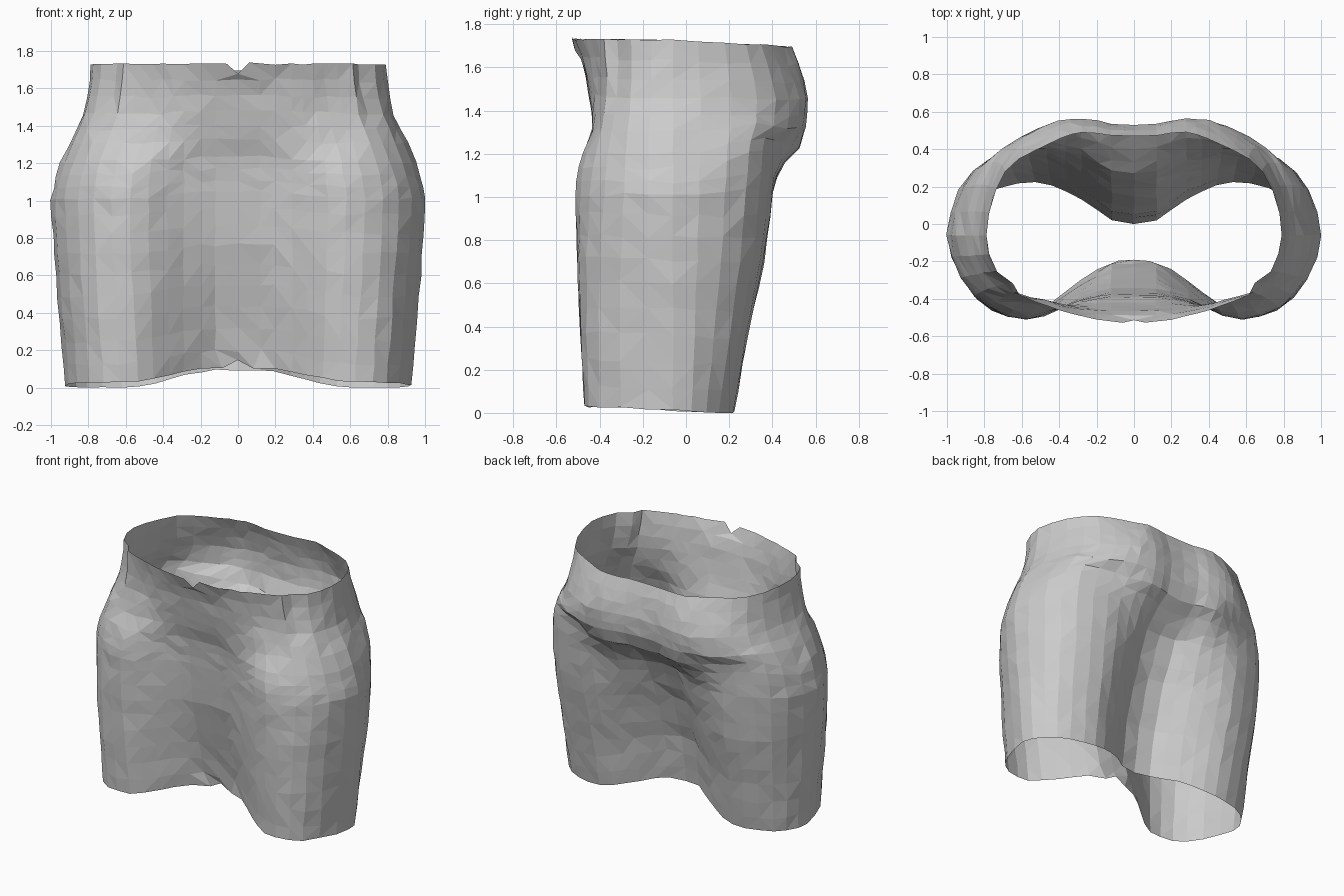
import bpy, bmesh, random
from mathutils import Vector

if "Cube" in bpy.data.objects:
    bpy.data.objects.remove(bpy.data.objects["Cube"])

random.seed(4)

# Cross-section levels of the right half:
# z, half width, then y of: front centre, front inner, front leg, front side,
# back side, back leg, back inner, back centre
LEVELS = [
    (0.00, .925, -.19, -.305, -.465, -.40, .15, .225, .13, .00),
    (0.35, .955, -.26, -.35, -.49, -.405, .20, .285, .185, .05),
    (0.70, .985, -.34, -.39, -.505, -.40, .25, .36, .28, .15),
    (1.00, 1.0, -.37, -.41, -.51, -.38, .28, .40, .37, .27),
    (1.10, .98, -.38, -.41, -.505, -.375, .29, .415, .43, .37),
    (1.20, .95, -.39, -.42, -.475, -.36, .30, .445, .525, .48),
    (1.30, .905, -.42, -.43, -.43, -.345, .325, .51, .555, .525),
    (1.45, .835, -.45, -.445, -.405, -.325, .33, .53, .565, .53),
    (1.60, .80, -.47, -.46, -.41, -.325, .31, .49, .54, .51),
    (1.73, .79, -.53, -.49, -.44, -.33, .28, .43, .49, .47),
]
TOP = 1.73


def spline(a, b, c, d, t):
    return 0.5 * (2*b + (c-a)*t + (2*a-5*b+4*c-d)*t*t + (3*b-a-3*c+d)*t**3)


def level_at(z):
    for lo, hi in zip(LEVELS, LEVELS[1:]):
        if z <= hi[0] + 1e-6:
            t = (z - lo[0]) / (hi[0] - lo[0])
            return [p + (q - p) * t for p, q in zip(lo, hi)]
    return list(LEVELS[-1])


def half_profile(z):
    _, w, fc, fi, fl, fs, bs, bl, bi, bc = level_at(z)
    pts = [(0, fc), (.12, fc + .06*(fi-fc)), (.29, fi), (.58*w, fl),
           (.86*w, fs), (w, -.06), (.87*w, bs), (.57*w, bl), (.28, bi),
           (.12, bc + .15*(bi-bc)), (0, bc)]
    pts = [Vector(p) for p in pts]
    ext = [Vector((-pts[1].x, pts[1].y))] + pts + [Vector((-pts[-2].x, pts[-2].y))]
    out = []
    for i in range(len(pts) - 1):
        n = 1 if i in (0, 9) else 2 if i in (1, 8) else 3
        for k in range(n):
            out.append(spline(*ext[i:i+4], k / n))
    return out + [pts[-1]]


def clamp(t):
    return max(0, min(1, t))


def hem_lift(x, y):
    # hem rises between the legs and slightly toward the front
    t = clamp((.62 - abs(x)) / .5)
    return .085 * t * t * (3 - 2*t) + clamp((.2 - y) / .66) * .03


# garment body: lofted open tube of irregular triangles
bm = bmesh.new()
heights = [0, .10, .22, .35, .47, .59, .70, .81, .91, 1.0, 1.06, 1.13,
           1.20, 1.30, 1.38, 1.46, 1.55, 1.64, TOP]
rings = []
for r, z in enumerate(heights):
    half = half_profile(z)
    loop = half + [Vector((-p.x, p.y)) for p in half[-2:0:-1]]
    edge = r in (0, len(heights) - 1)
    ring = []
    for p in loop:
        zz = z + hem_lift(p.x, p.y) * (1 - z / TOP)
        # back crease climbs toward the hips, waist tilts down at the back
        if .9 < z < 1.4:
            side = min(1, abs(p.x) / .75) ** 2 * clamp((p.y - .05) / .3)
            zz += .10 * side * (1 - abs(z - 1.15) / .25)
        zz -= max(0, z - 1.3) / (TOP - 1.3) * .035 * max(0, p.y + .1) / .6
        j = .002 if edge else .005
        jx, jy, jz = (random.uniform(-j, j) for _ in range(3))
        ring.append(bm.verts.new((p.x + jx, p.y + jy*.6, max(0, zz + jz*2))))
    rings.append(ring)

# side pleats tucked below the waist at the front
n = len(rings[0])
for r, z in enumerate(heights):
    f = clamp((z - 1.33) / .25)
    for i in (9, n - 9):
        rings[r][i].co.x *= 1 - .05 * f
        rings[r][i].co.y += .012 * f

# small notches at the front centre of the waist and hem
rings[-1][0].co.z -= .05
rings[-1][0].co.y += .015
rings[0][0].co.z += .045
for i in (1, n - 1):
    rings[-1][i].co.x *= .5
    rings[-1][i].co.z += .005
    rings[0][i].co.x *= .7

for a, b in zip(rings, rings[1:]):
    for i in range(n):
        k = (i + 1) % n
        if random.random() < .5:
            bm.faces.new((a[i], a[k], b[k]))
            bm.faces.new((a[i], b[k], b[i]))
        else:
            bm.faces.new((a[i], a[k], b[i]))
            bm.faces.new((a[k], b[k], b[i]))

mesh = bpy.data.meshes.new("short_garment")
bm.to_mesh(mesh)
bm.free()
garment = bpy.data.objects.new("short_garment", mesh)
bpy.context.collection.objects.link(garment)
